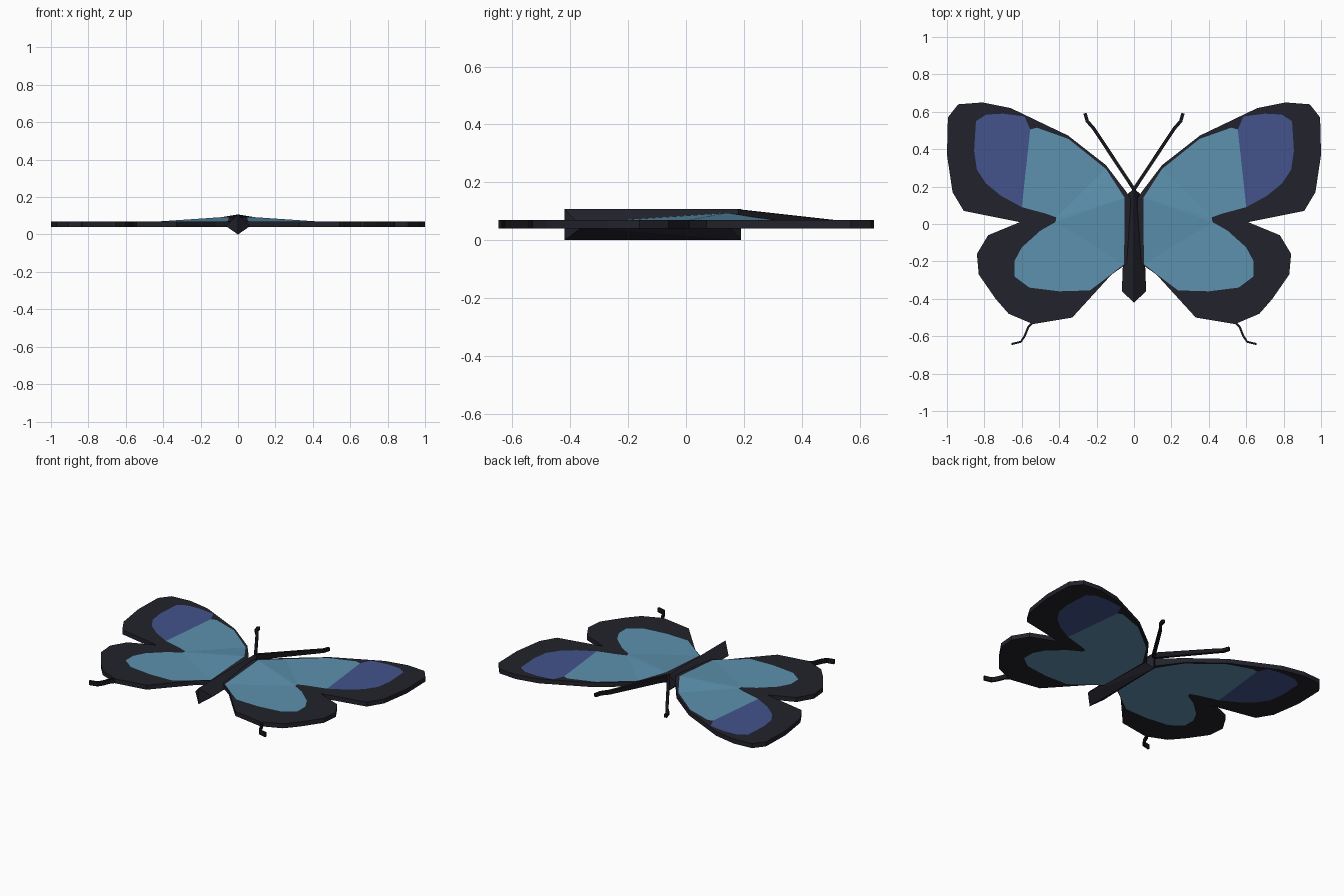
import bpy
import bmesh
from math import hypot
from mathutils import Vector
from mathutils.geometry import delaunay_2d_cdt

if "Cube" in bpy.data.objects:
    bpy.data.objects.remove(bpy.data.objects["Cube"], do_unlink=True)


def make_material(name, rgb):
    mat = bpy.data.materials.new(name)
    mat.use_nodes = True
    mat.diffuse_color = (*rgb, 1)
    shader = next(n for n in mat.node_tree.nodes if n.type == "BSDF_PRINCIPLED")
    shader.inputs["Base Color"].default_value = (*rgb, 1)
    shader.inputs["Roughness"].default_value = 0.9
    return mat


charcoal = make_material("charcoal", (.016, .016, .025))
indigo = make_material("indigo", (.056, .088, .265))
teal = make_material("teal", (.108, .285, .425))
black = make_material("black", (.008, .008, .011))


def make_object(name, bm, materials, mirrored=True):
    bmesh.ops.recalc_face_normals(bm, faces=bm.faces)
    mesh = bpy.data.meshes.new(name)
    bm.to_mesh(mesh)
    bm.free()
    for mat in materials:
        mesh.materials.append(mat)
    obj = bpy.data.objects.new(name, mesh)
    bpy.context.collection.objects.link(obj)
    if mirrored:
        mod = obj.modifiers.new("Mirror", "MIRROR")
        mod.use_mirror_merge = False
    return obj


# Wing outline and its two colour patches, drawn on the left side
WING = [(.02, .14), (.04, .17), (.15, .315), (.353, .473), (.66, .62), (.81, .65),
        (.94, .64), (.995, .57), (1, .37), (.97, .17), (.91, .07), (.61, .01),
        (.78, -.06), (.84, -.16), (.83, -.27), (.74, -.4), (.67, -.48),
        (.54, -.535), (.33, -.5), (.12, -.27), (.02, -.2)]
TIP_PATCH = [(.555, .505), (.585, .575), (.7, .59), (.79, .585), (.845, .55),
             (.855, .39), (.84, .29), (.79, .215), (.71, .15), (.6, .09)]
ROOT_PATCH = [(.05, .14), (.15, .295), (.35, .455), (.52, .515), (.555, .505),
              (.6, .09), (.47, .055), (.415, .035), (.42, .01), (.5, -.035),
              (.6, -.125), (.64, -.2), (.64, -.28), (.56, -.34), (.4, -.36),
              (.235, -.355), (.14, -.283), (.053, -.215)]
BOTTOM, TOP = .04, .07


def top_height(co):
    # The wing swells upward where it joins the body
    reach = hypot(co.x - .05, co.y - .14)
    return TOP + .025 * max(0, 1 - reach / .18)


def build_wing():
    points, loops = [], []
    for loop in (WING, TIP_PATCH, ROOT_PATCH):
        start = len(points)
        points += [Vector(p) for p in reversed(loop)]
        loops.append(list(range(start, len(points))))
    verts, _, faces, _, _, sources = delaunay_2d_cdt(points, [], loops, 0, 1e-5)
    bm = bmesh.new()
    upper = [bm.verts.new((v.x, v.y, top_height(v))) for v in verts]
    lower = [bm.verts.new((v.x, v.y, BOTTOM)) for v in verts]
    for face, source in zip(faces, sources):
        if source:
            for layer in (upper, lower):
                bm.faces.new([layer[i] for i in face]).material_index = max(source)
    # Close the rim between the two layers
    bm.verts.index_update()
    count = len(verts)
    rim = [[v.index for v in e.verts] for e in bm.edges
           if e.is_boundary and e.verts[0].index < count]
    for a, b in rim:
        bm.faces.new((upper[a], upper[b], lower[b], lower[a]))
    loose = [v for v in bm.verts if not v.link_faces]
    bmesh.ops.delete(bm, geom=loose, context="VERTS")
    make_object("wings", bm, [charcoal, indigo, teal])


def build_ribbon(name, path, width):
    # Upright strip along points given as x, y, low z, high z
    bm = bmesh.new()
    rings = []
    for i, (x, y, low, high) in enumerate(path):
        before, after = path[max(i - 1, 0)], path[min(i + 1, len(path) - 1)]
        along = Vector((after[0] - before[0], after[1] - before[1])).normalized()
        side = Vector((-along.y, along.x)) * width / 2
        rings.append([bm.verts.new((x + s * side.x, y + s * side.y, z))
                      for s, z in ((1, low), (-1, low), (-1, high), (1, high))])
    for a, b in zip(rings, rings[1:]):
        for k in range(4):
            n = (k + 1) % 4
            bm.faces.new((a[k], a[n], b[n], b[k]))
    bm.faces.new(rings[0])
    bm.faces.new(rings[-1])
    make_object(name, bm, [black])


build_wing()

# Body: keel-shaped hull with a ridge above and below
body = bmesh.new()
for y in (.19, -.42):
    for z in (0, .108):
        body.verts.new((0, y, z))
for side in (-1, 1):
    body.verts.new((side * .045, .15, .045))
    body.verts.new((side * .065, -.36, .045))
bmesh.ops.convex_hull(body, input=body.verts)
make_object("body", body, [charcoal], mirrored=False)

# Antennae with a small hook at the end
build_ribbon("antennae", [(0, .185, .07, .106), (.215, .51, .045, .07),
                          (.25, .55, .045, .068), (.262, .592, .045, .066)], .018)

# Curled hind wing tails
build_ribbon("wing_tails", [(.535, -.52, .04, .07), (.565, -.55, .04, .07),
                            (.585, -.6, .04, .07), (.605, -.63, .04, .07),
                            (.655, -.642, .04, .07)], .011)
